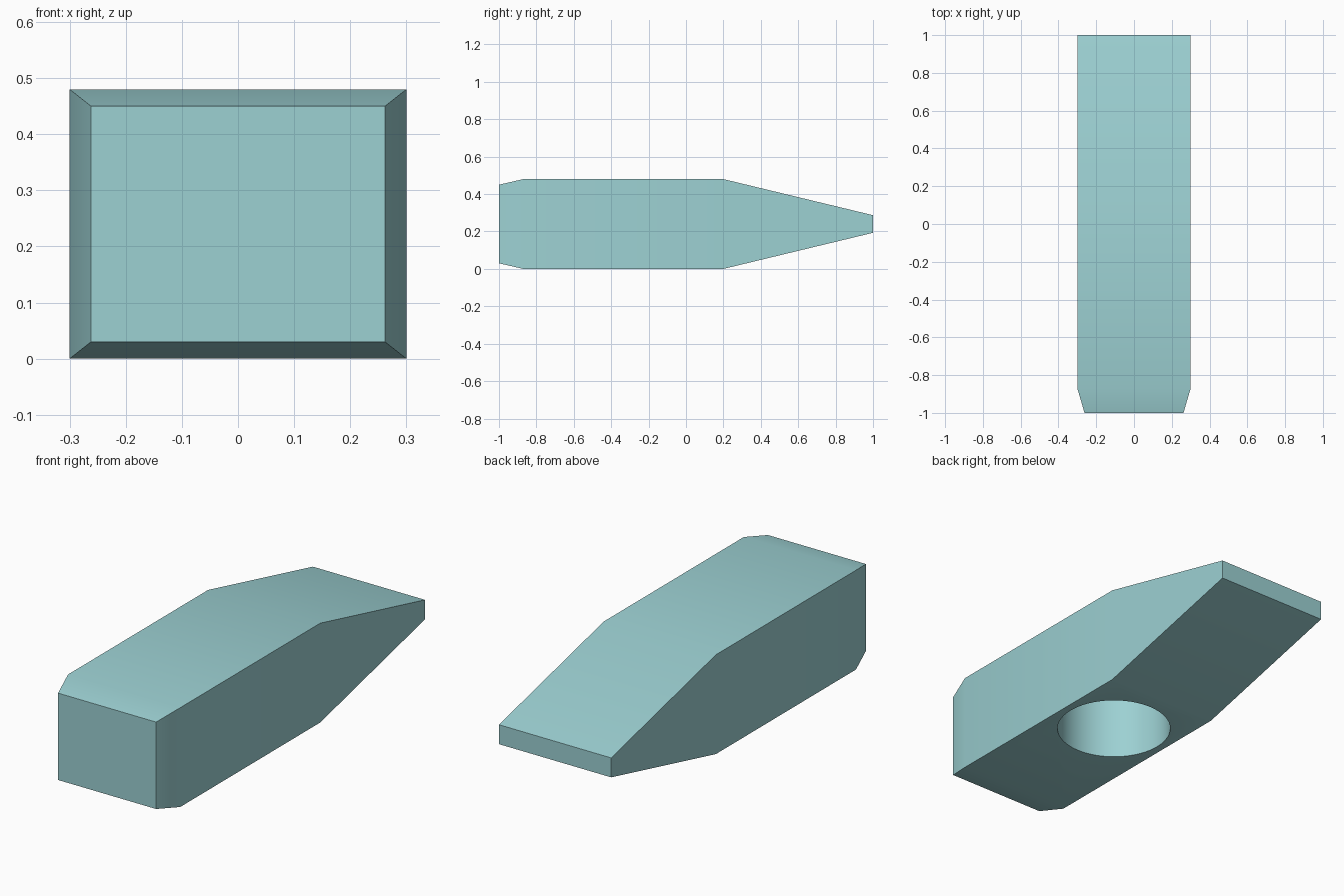
import bpy
import bmesh

cube = bpy.data.objects.get("Cube")
if cube:
    bpy.data.objects.remove(cube, do_unlink=True)

# Pale teal metal
TEAL = (0.335, 0.635, 0.65, 1.0)
mat = bpy.data.materials.new("pale_teal")
mat.use_nodes = True
mat.diffuse_color = TEAL
bsdf = next(n for n in mat.node_tree.nodes if n.type == 'BSDF_PRINCIPLED')
bsdf.inputs["Base Color"].default_value = TEAL
bsdf.inputs["Roughness"].default_value = 0.6

MID_Z = 0.24

# Rectangular sections along y: (y, half width, half height)
sections = [
    (-1.00, 0.262, 0.21),   # striking face
    (-0.87, 0.30, 0.24),    # end of the chamfer
    (0.20, 0.30, 0.24),     # start of the wedge
    (1.00, 0.30, 0.047),    # blunt wedge tip
]

# Hammer head: loft through the sections
bm = bmesh.new()
rings = []
for y, w, h in sections:
    rings.append([bm.verts.new((sx * w, y, MID_Z + sz * h))
                  for sx, sz in ((-1, -1), (1, -1), (1, 1), (-1, 1))])
for a, b in zip(rings, rings[1:]):
    for i in range(4):
        j = (i + 1) % 4
        bm.faces.new((a[i], a[j], b[j], b[i]))
bm.faces.new(rings[0])
bm.faces.new(rings[-1])
bmesh.ops.recalc_face_normals(bm, faces=bm.faces)
mesh = bpy.data.meshes.new("hammer_head")
bm.to_mesh(mesh)
bm.free()
mesh.materials.append(mat)
head = bpy.data.objects.new("hammer_head", mesh)
bpy.context.collection.objects.link(head)

# Blind handle socket cut up into the underside
HOLE_R, HOLE_Y, HOLE_TOP = 0.263, -0.146, 0.40
bpy.ops.mesh.primitive_cylinder_add(
    vertices=64, radius=HOLE_R, depth=HOLE_TOP + 0.2,
    location=(0, HOLE_Y, (HOLE_TOP - 0.2) / 2))
cutter = bpy.context.object
cutter.name = "socket_cutter"
cutter.hide_render = True
cutter.data.materials.append(mat)

cut = head.modifiers.new("handle_socket", 'BOOLEAN')
cut.operation = 'DIFFERENCE'
cut.solver = 'EXACT'
cut.object = cutter

bpy.ops.object.select_all(action='DESELECT')
head.select_set(True)
bpy.context.view_layer.objects.active = head
bpy.ops.object.modifier_apply(modifier=cut.name)
bpy.data.objects.remove(cutter, do_unlink=True)

# Soft shading over the shallow bends, crisp corners elsewhere
bpy.ops.object.shade_smooth_by_angle(angle=0.5236)
